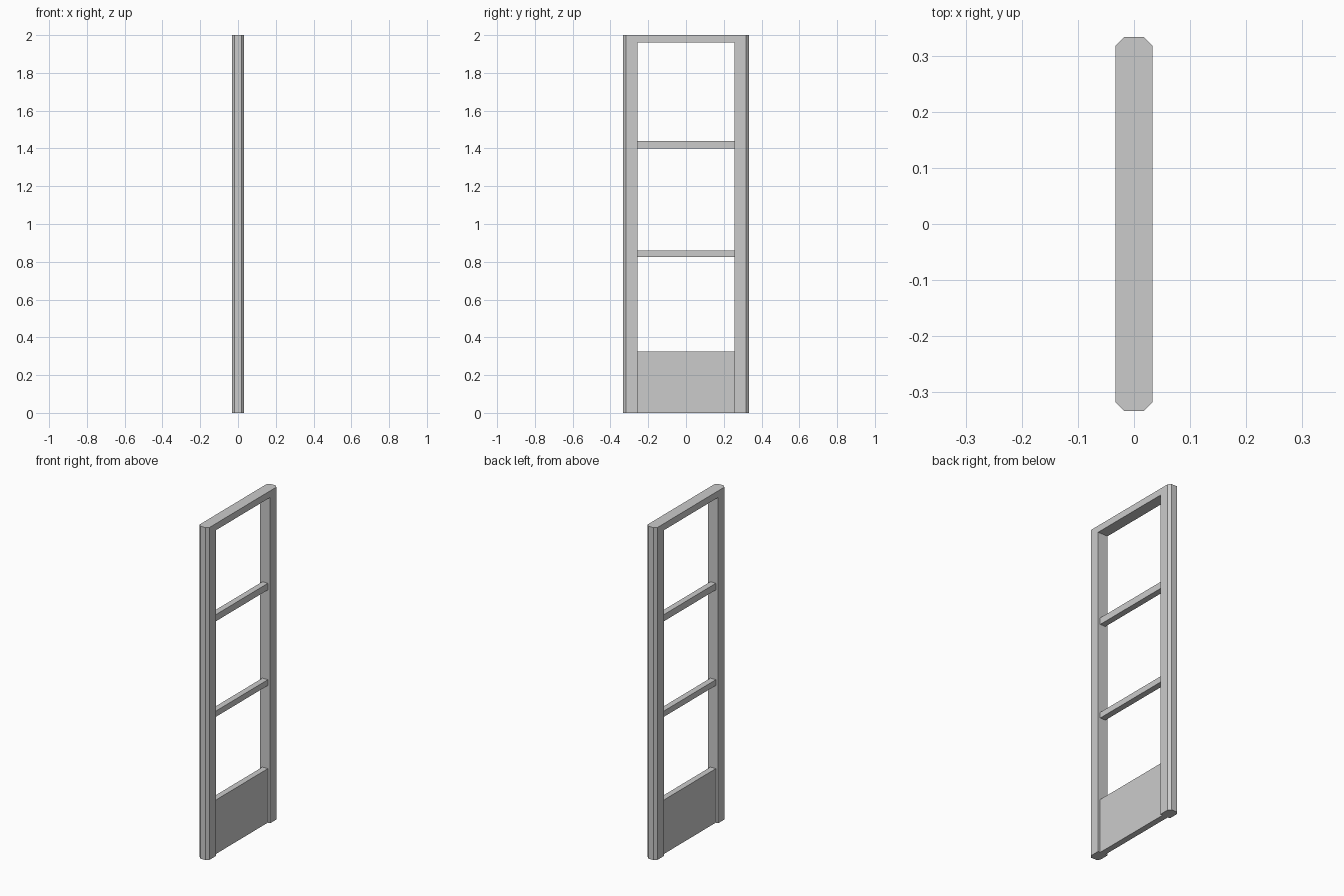
import bpy
import bmesh

if "Cube" in bpy.data.objects:
    bpy.data.objects.remove(bpy.data.objects["Cube"])

HX, HY, H = 0.033, 0.333, 2.0      # half depth, half width, height
INNER, TOP = 0.258, 1.96           # opening half width and top
CHAMFER = 0.0155


def finish(bm, name):
    bmesh.ops.recalc_face_normals(bm, faces=bm.faces)
    mesh = bpy.data.meshes.new(name)
    bm.to_mesh(mesh)
    bm.free()
    obj = bpy.data.objects.new(name, mesh)
    bpy.context.collection.objects.link(obj)
    return obj


def box(name, half_x, half_y, z0, z1):
    bm = bmesh.new()
    bmesh.ops.create_cube(bm, size=1)
    for v in bm.verts:
        v.co = (v.co.x * 2 * half_x, v.co.y * 2 * half_y,
                z0 + (v.co.z + 0.5) * (z1 - z0))
    return finish(bm, name)


# Frame: upside-down U profile pushed through the depth
bm = bmesh.new()
profile = [(-HY, 0), (-HY, H), (HY, H), (HY, 0),
           (INNER, 0), (INNER, TOP), (-INNER, TOP), (-INNER, 0)]
face = bm.faces.new([bm.verts.new((-HX, y, z)) for y, z in profile])
ext = bmesh.ops.extrude_face_region(bm, geom=[face])
new_verts = [g for g in ext["geom"] if isinstance(g, bmesh.types.BMVert)]
bmesh.ops.translate(bm, verts=new_verts, vec=(2 * HX, 0, 0))

# Chamfer the four outer upright edges
outer = [e for e in bm.edges
         if all(abs(v.co.y) > HY - 0.001 for v in e.verts)
         and abs(e.verts[0].co.z - e.verts[1].co.z) > 1]
bmesh.ops.bevel(bm, geom=outer, offset=CHAMFER, offset_type='OFFSET',
                segments=1, affect='EDGES')
finish(bm, "door_frame")

# Recessed kick panel and cross bars between the posts
for name, z0, z1 in (("lower_panel", 0.0, 0.325),
                     ("lower_crossbar", 0.825, 0.86),
                     ("upper_crossbar", 1.40, 1.44)):
    box(name, 0.018, INNER, z0, z1)
